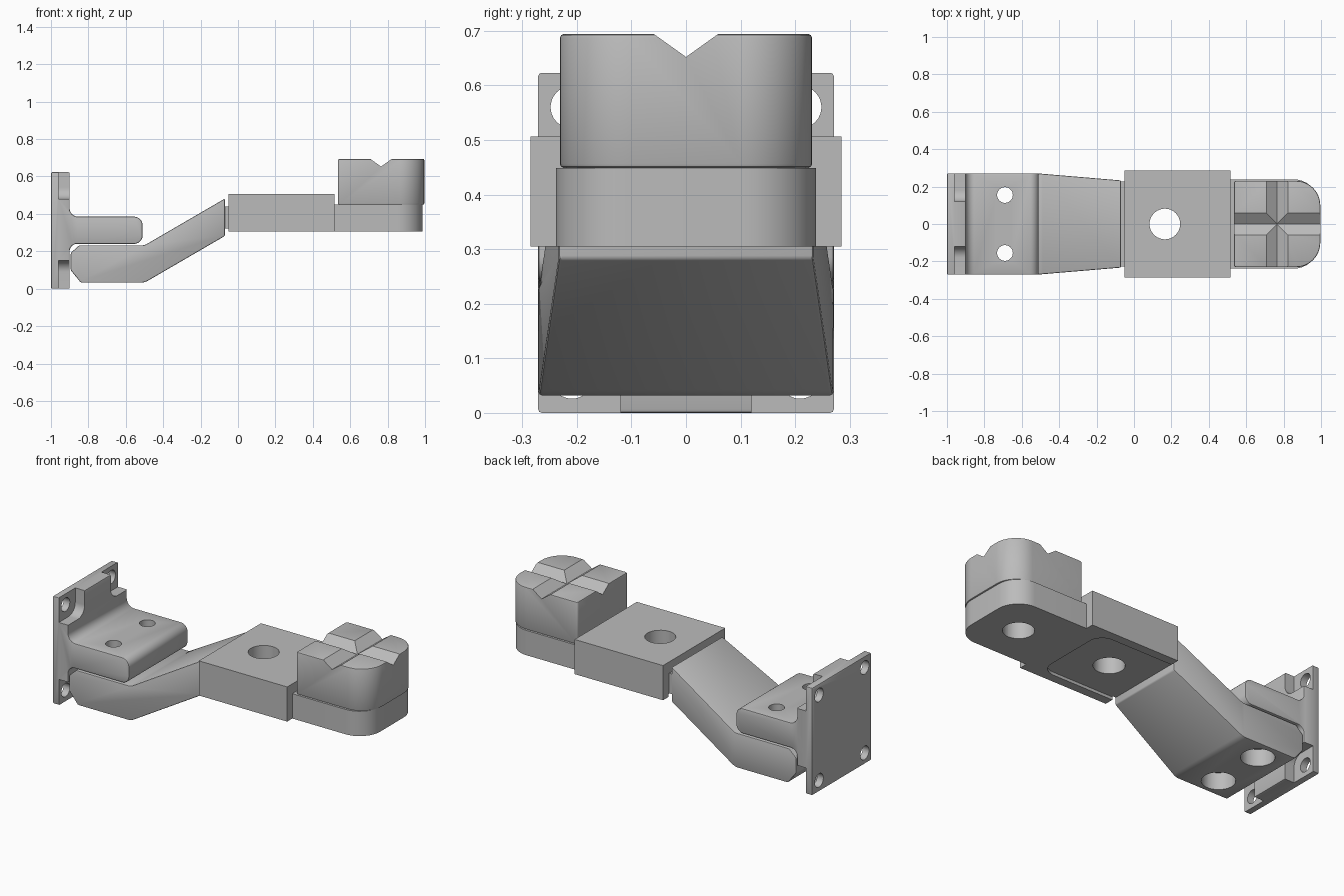
import bpy, bmesh, math
from mathutils import Vector

if "Cube" in bpy.data.objects:
    bpy.data.objects.remove(bpy.data.objects["Cube"], do_unlink=True)

GREY = (0.5, 0.5, 0.5, 1)
metal = bpy.data.materials.new("plain grey")
metal.use_nodes = True
metal.diffuse_color = GREY
metal.node_tree.nodes["Principled BSDF"].inputs["Base Color"].default_value = GREY


def rounded(points, steps=8):
    """Outline with each (a, b, radius) corner replaced by an arc."""
    out = []
    for i, (a, b, r) in enumerate(points):
        p = Vector((a, b))
        if not r:
            out.append(p)
            continue
        u = (Vector(points[i - 1][:2]) - p).normalized()
        v = (Vector(points[(i + 1) % len(points)][:2]) - p).normalized()
        half = u.angle(v) / 2
        centre = p + (u + v).normalized() * r / math.sin(half)
        s = p + u * r / math.tan(half) - centre
        e = p + v * r / math.tan(half) - centre
        for k in range(steps + 1):
            t = k / steps
            out.append(centre + (s * (1 - t) + e * t).normalized() * r)
    return out


def prism(name, points, lo, hi, axis):
    """Extrude an outline along the given axis."""
    place = {"x": lambda p, h: (h, p.x, p.y),
             "y": lambda p, h: (p.x, h, p.y),
             "z": lambda p, h: (p.x, p.y, h)}[axis]
    outline = rounded(points)
    bm = bmesh.new()
    low = [bm.verts.new(place(p, lo)) for p in outline]
    high = [bm.verts.new(place(p, hi)) for p in outline]
    bm.faces.new(low)
    bm.faces.new(high)
    n = len(low)
    for i in range(n):
        j = (i + 1) % n
        bm.faces.new((low[i], low[j], high[j], high[i]))
    bmesh.ops.recalc_face_normals(bm, faces=bm.faces)
    mesh = bpy.data.meshes.new(name)
    bm.to_mesh(mesh)
    bm.free()
    mesh.materials.append(metal)
    ob = bpy.data.objects.new(name, mesh)
    bpy.context.collection.objects.link(ob)
    return ob


def rect(a0, b0, a1, b1, r=0, r_end=None):
    """Rectangle outline; r_end rounds the two corners at a1."""
    q = r if r_end is None else r_end
    return [(a0, b0, r), (a1, b0, q), (a1, b1, q), (a0, b1, r)]


def hole(a, b, r, lo, hi, axis="z"):
    return prism("hole_cutter", rect(a - r, b - r, a + r, b + r, r * 0.999), lo, hi, axis)


def finish(ob, cutters=(), bevel=0):
    """Soften edges, cut, apply and shade."""
    bpy.ops.object.select_all(action="DESELECT")
    bpy.context.view_layer.objects.active = ob
    ob.select_set(True)
    if bevel:
        m = ob.modifiers.new("edges", "BEVEL")
        m.width, m.segments, m.limit_method = bevel, 2, "ANGLE"
        bpy.ops.object.modifier_apply(modifier=m.name)
    for c in cutters:
        m = ob.modifiers.new("cut", "BOOLEAN")
        m.operation, m.solver, m.object = "DIFFERENCE", "EXACT", c
        bpy.ops.object.modifier_apply(modifier=m.name)
        bpy.data.objects.remove(c, do_unlink=True)
    bpy.ops.object.shade_smooth_by_angle(angle=math.radians(30))


SIDES = (-1, 1)

# Wall bracket: plate and shelf in one profile
bracket = prism("wall_bracket", [
    (-1, 0, 0), (-0.9, 0, 0), (-0.9, 0.24, 0.04), (-0.51, 0.24, 0.045),
    (-0.51, 0.385, 0.045), (-0.9, 0.385, 0.045), (-0.9, 0.623, 0), (-1, 0.623, 0)],
    -0.271, 0.271, "y")
cuts = []
for s in SIDES:
    # corner pockets with a rounded inner corner, and screw holes
    for z_in, z_out, z_hole in ((0.48, 0.7, 0.56), (0.15, -0.1, 0.065)):
        pocket = [(s * 0.12, z_in, 0.06), (s * 0.4, z_in, 0),
                  (s * 0.4, z_out, 0), (s * 0.12, z_out, 0)]
        cuts.append(prism("pocket_cutter", pocket, -0.96, -0.8, "x"))
        cuts.append(hole(s * 0.209, z_hole, 0.039, -1.1, -0.8, "x"))
    cuts.append(hole(-0.69, s * 0.155, 0.042, 0.2, 0.5))
finish(bracket, cuts, 0.007)

# Cranked arm, narrowing towards the sleeve
arm = prism("cranked_arm", [
    (-0.895, 0.1, 0.02), (-0.84, 0.032, 0.02), (-0.5, 0.032, 0.08), (-0.07, 0.282, 0),
    (-0.07, 0.482, 0), (-0.5, 0.232, 0.05), (-0.85, 0.232, 0.02), (-0.895, 0.19, 0.02)],
    -1, 1, "y")
for v in arm.data.vertices:
    t = max(0, (v.co.x + 0.51) / 0.44)
    v.co.y *= 0.27 - 0.037 * t
cuts = []
for s in SIDES:
    cuts.append(hole(-0.69, s * 0.155, 0.042, -0.1, 0.4))
    cuts.append(hole(-0.69, s * 0.155, 0.088, -0.1, 0.13))
finish(arm, cuts, 0.006)

# Neck joining the arm to the sleeve
finish(prism("arm_neck", rect(-0.1, -0.228, -0.03, 0.228), 0.323, 0.44, "z"))

# Square sleeve with a shallow recess below and a bolt hole
sleeve = prism("sleeve", rect(-0.052, -0.285, 0.515, 0.285), 0.305, 0.506, "z")
finish(sleeve, [
    prism("recess_cutter", rect(-0.2, -0.233, 0.42, 0.233, 0, 0.08), 0.2, 0.322, "z"),
    hole(0.165, 0, 0.082, 0.1, 0.7)])

# Pad base with a blind hole below
base = prism("pad_base", rect(0.515, -0.238, 0.987, 0.238, 0, 0.13), 0.305, 0.449, "z")
finish(base, [hole(0.765, 0, 0.082, 0.2, 0.43)])

# Pad with two crossing V grooves
pad = prism("pad", rect(0.535, -0.231, 0.996, 0.231, 0.012, 0.13), 0.449, 0.694, "z")


def groove(centre, bottom):
    return [(centre, bottom, 0), (centre + 0.14, bottom + 0.1, 0),
            (centre - 0.14, bottom + 0.1, 0)]


finish(pad, [prism("groove_cutter", groove(0, 0.652), 0.3, 1.2, "x"),
             prism("groove_cutter", groove(0.765, 0.653), -0.5, 0.5, "y")], 0.007)
